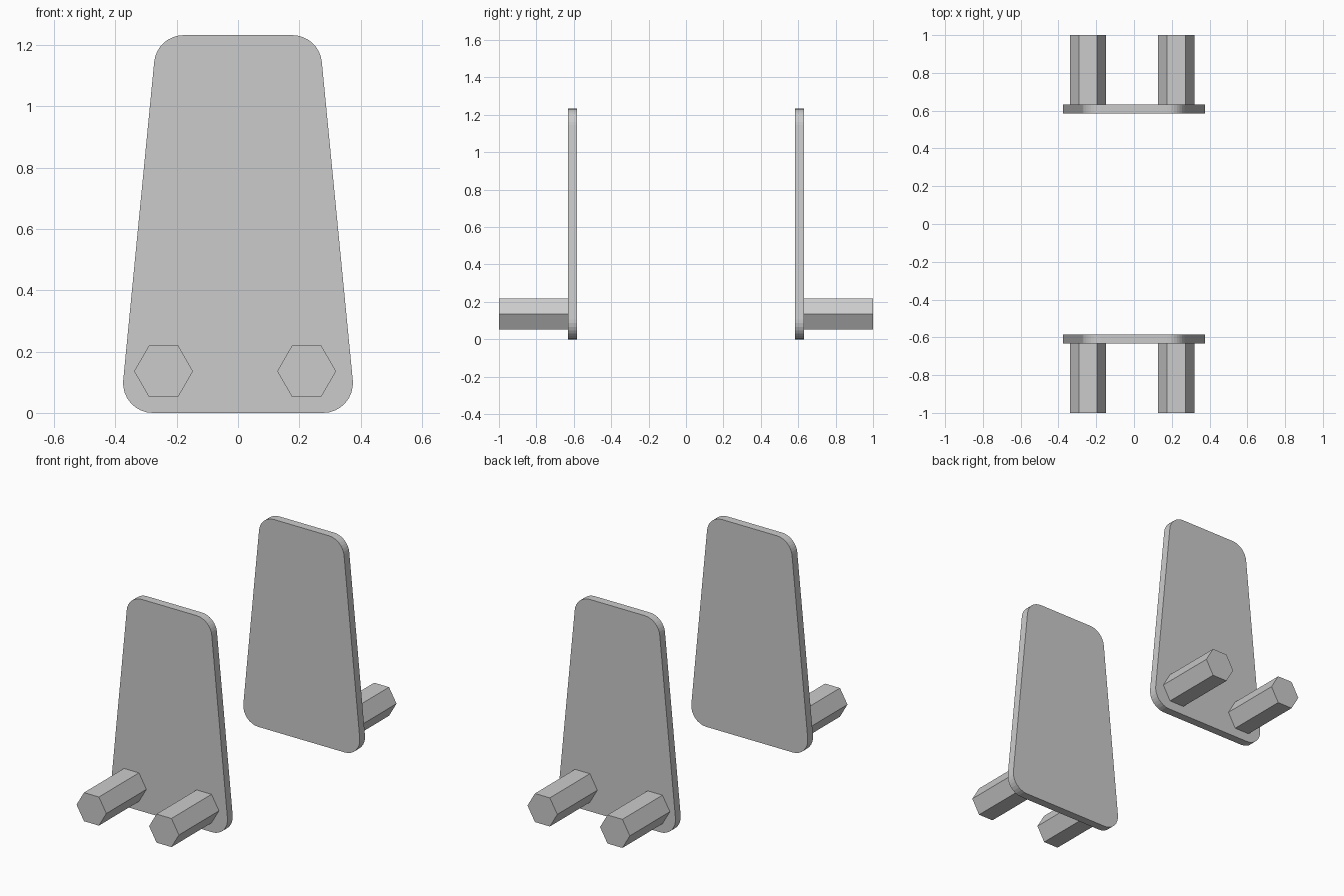
import bpy, bmesh, math
from mathutils import Vector

if "Cube" in bpy.data.objects:
    bpy.data.objects.remove(bpy.data.objects["Cube"])

PLATE_IN, PLATE_OUT, PEG_END = 0.584, 0.632, 1.0


def rounded_profile(corners, radius, steps=8):
    """Fillet every corner of a convex counter-clockwise outline."""
    points = []
    n = len(corners)
    for i, c in enumerate(corners):
        p = Vector(c)
        a = (Vector(corners[i - 1]) - p).normalized()
        b = (Vector(corners[(i + 1) % n]) - p).normalized()
        half = a.angle(b) / 2
        centre = p + (a + b).normalized() * radius / math.sin(half)
        start = p + a * radius / math.tan(half) - centre
        sweep = math.pi - 2 * half
        s = math.atan2(start.y, start.x)
        for k in range(steps + 1):
            t = s + sweep * k / steps
            points.append((centre.x + radius * math.cos(t),
                           centre.y + radius * math.sin(t)))
    return points


def extrude_mirrored(name, profile, y0, y1):
    """Extrude an x-z profile along y and mirror it to the other side."""
    bm = bmesh.new()
    face = bm.faces.new([bm.verts.new((x, y0, z)) for x, z in profile])
    ext = bmesh.ops.extrude_face_region(bm, geom=[face], use_keep_orig=True)
    verts = [g for g in ext["geom"] if isinstance(g, bmesh.types.BMVert)]
    bmesh.ops.translate(bm, verts=verts, vec=(0, y1 - y0, 0))
    bmesh.ops.recalc_face_normals(bm, faces=bm.faces[:])
    mesh = bpy.data.meshes.new(name)
    bm.to_mesh(mesh)
    bm.free()
    obj = bpy.data.objects.new(name, mesh)
    bpy.context.collection.objects.link(obj)
    mirror = obj.modifiers.new("Mirror", 'MIRROR')
    mirror.use_axis = (False, True, False)
    mirror.use_mirror_merge = False
    return obj


# Tapered side plates with rounded corners
outline = [(-0.385, 0), (0.385, 0), (0.265, 1.233), (-0.265, 1.233)]
extrude_mirrored("side_plate", rounded_profile(outline, 0.097),
                 -PLATE_OUT, -PLATE_IN)

# Hexagonal pegs standing out from the foot of each plate
for name, cx in (("left_peg", -0.243), ("right_peg", 0.224)):
    hexagon = [(cx + 0.096 * math.cos(math.radians(60 * k)),
                0.136 + 0.096 * math.sin(math.radians(60 * k)))
               for k in range(6)]
    extrude_mirrored(name, hexagon, -PEG_END, -PLATE_OUT)
